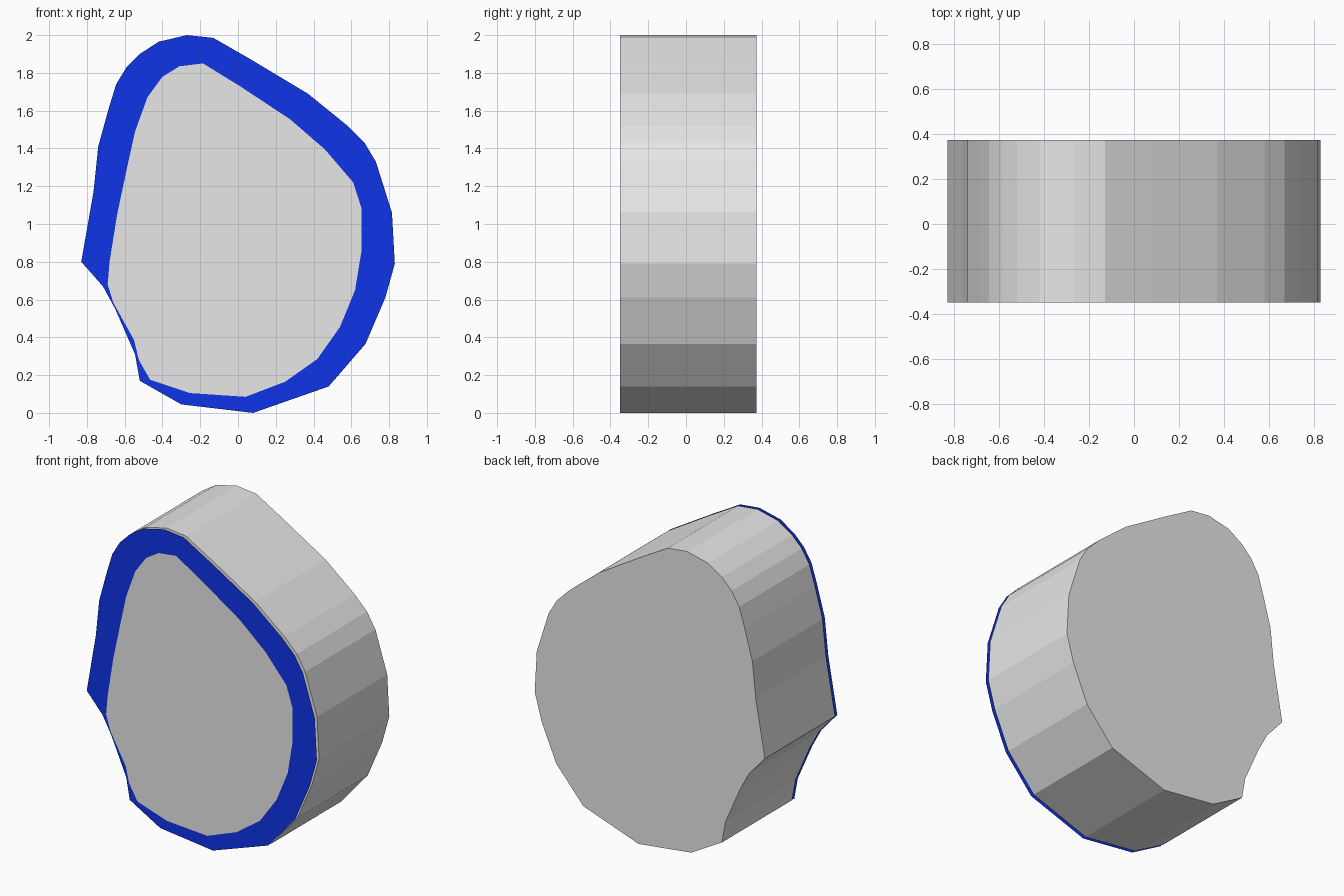
import bpy, bmesh

if "Cube" in bpy.data.objects:
    bpy.data.objects.remove(bpy.data.objects["Cube"])

# Outer silhouette and inner panel border as (x, z), clockwise seen from the front
OUTLINE = [(-.83, .80), (-.765, 1.17), (-.74, 1.41), (-.685, 1.61), (-.645, 1.74),
           (-.59, 1.83), (-.52, 1.90), (-.42, 1.965), (-.27, 2.0), (-.13, 1.985),
           (.07, 1.87), (.37, 1.69), (.58, 1.52), (.67, 1.43), (.73, 1.33),
           (.815, 1.06), (.83, .79), (.78, .61), (.675, .365), (.48, .14),
           (.08, 0), (-.30, .045), (-.52, .17), (-.545, .31), (-.65, .55), (-.715, .67)]
PANEL = [(-.69, .68), (-.68, .80), (-.64, 1.05), (-.585, 1.31), (-.545, 1.49),
         (-.48, 1.67), (-.40, 1.78), (-.31, 1.835), (-.185, 1.85), (.01, 1.73),
         (.275, 1.555), (.46, 1.395), (.61, 1.22), (.655, 1.08), (.655, .865),
         (.62, .65), (.54, .455), (.42, .285), (.25, .165), (.04, .085),
         (-.255, .105), (-.465, .175), (-.525, .28), (-.55, .385), (-.66, .583)]
FRONT, BODY_FRONT, BACK = -.373, -.35, .373


def material(name, color):
    m = bpy.data.materials.new(name)
    m.diffuse_color = (*color, 1)
    m.use_nodes = True
    m.node_tree.nodes["Principled BSDF"].inputs["Base Color"].default_value = m.diffuse_color
    return m


grey = material("light grey", (.8, .8, .8))
blue = material("strong blue", (.005, .035, .83))


def finish(bm, name, mats):
    me = bpy.data.meshes.new(name)
    bm.to_mesh(me)
    bm.free()
    for m in mats:
        me.materials.append(m)
    ob = bpy.data.objects.new(name, me)
    bpy.context.collection.objects.link(ob)
    return ob


def ring(bm, points, y):
    return [bm.verts.new((x, y, z)) for x, z in points]


def edges(bm, verts):
    return [bm.edges.new((v, verts[i - 1])) for i, v in enumerate(verts)]


# Thick body: extruded silhouette
bm = bmesh.new()
face = bm.faces.new(ring(bm, OUTLINE, BODY_FRONT))
ext = bmesh.ops.extrude_face_region(bm, geom=[face], use_keep_orig=True)
bmesh.ops.translate(bm, vec=(0, BACK - BODY_FRONT, 0),
                    verts=[g for g in ext["geom"] if isinstance(g, bmesh.types.BMVert)])
bmesh.ops.recalc_face_normals(bm, faces=bm.faces)
finish(bm, "body", [grey])

# Thin front sheet: blue border around a grey panel, just ahead of the body
bm = bmesh.new()
inner = ring(bm, PANEL, FRONT)
loops = edges(bm, ring(bm, OUTLINE, FRONT)) + edges(bm, inner)
bmesh.ops.triangle_fill(bm, edges=loops, use_beauty=True, normal=(0, -1, 0))
for f in bm.faces:
    f.material_index = 1
bm.faces.new(inner).material_index = 0
bm.normal_update()
for f in bm.faces:
    if f.normal.y > 0:
        f.normal_flip()
finish(bm, "front_sheet", [grey, blue])
